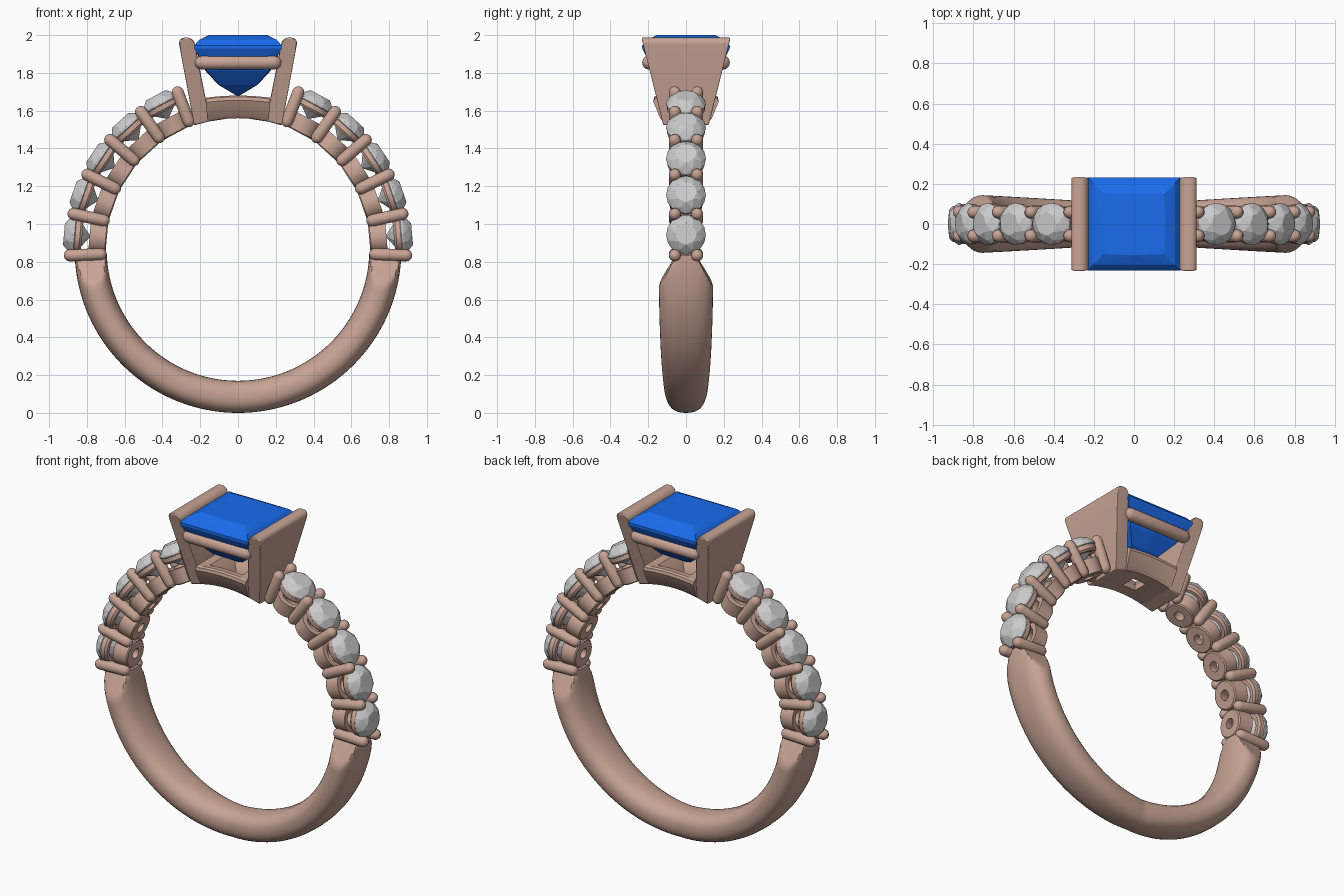
import bpy, bmesh
from math import sin, cos, pi, radians, copysign
from mathutils import Matrix, Vector

if "Cube" in bpy.data.objects:
    bpy.data.objects.remove(bpy.data.objects["Cube"])

CZ, RI, RO = 0.865, 0.695, 0.865   # ring centre height, inner and outer radius


def material(name, rgb):
    m = bpy.data.materials.new(name)
    m.diffuse_color = (*rgb, 1)
    m.use_nodes = True
    m.node_tree.nodes["Principled BSDF"].inputs["Base Color"].default_value = m.diffuse_color
    return m


METAL = material("rose_metal", (0.58, 0.37, 0.30))
BLUE = material("blue_gem", (0.01, 0.15, 0.85))


def finish(bm, name, mat=None, smooth=True):
    bmesh.ops.recalc_face_normals(bm, faces=bm.faces)
    me = bpy.data.meshes.new(name)
    bm.to_mesh(me)
    bm.free()
    if mat:
        me.materials.append(mat)
    if smooth:
        me.shade_smooth()
        me.set_sharp_from_angle(angle=radians(35))
    return me


def place(me, name, matrix=None):
    ob = bpy.data.objects.new(name, me)
    bpy.context.collection.objects.link(ob)
    if matrix:
        ob.matrix_world = matrix
    return ob


def loft(sections, close_rows=False):
    """Skin closed loops of points; cap the ends unless rows close."""
    bm = bmesh.new()
    rows = [[bm.verts.new(p) for p in s] for s in sections]
    n = len(rows[0])
    pairs = list(zip(rows, rows[1:])) + ([(rows[-1], rows[0])] if close_rows else [])
    for a, b in pairs:
        for i in range(n):
            j = (i + 1) % n
            bm.faces.new((a[i], a[j], b[j], b[i]))
    if not close_rows:
        bm.faces.new(rows[0])
        bm.faces.new(rows[-1])
    return bm


def circle(r, z, n, off=0.0):
    return [(r * cos(2 * pi * (i + off) / n), r * sin(2 * pi * (i + off) / n), z) for i in range(n)]


def capsule(length, r, n=16):
    """Round-ended rod along z from 0 to length."""
    prof = [(r * cos(radians(a)), r + r * sin(radians(a))) for a in (-80, -55, -28, 0)]
    prof += [(x, length - z) for x, z in reversed(prof)]
    return loft([circle(x, z, n) for x, z in prof])


def hull(points):
    bm = bmesh.new()
    for p in points:
        bm.verts.new(p)
    bmesh.ops.convex_hull(bm, input=bm.verts)
    bmesh.ops.dissolve_limit(bm, angle_limit=0.01, verts=bm.verts, edges=bm.edges)
    return bm


def radial(deg, r=0.0, y=0.0):
    """Frame on the ring with local z pointing outward."""
    t = radians(deg)
    return Matrix.Translation((r * cos(t), y, CZ + r * sin(t))) @ Matrix.Rotation(pi / 2 - t, 4, 'Y')


# shank: rounded section swept through the lower half, sides cut flat at the shoulders
sections = []
for k in range(101):
    deg = -2 - 176 * k / 100
    t = radians(deg)
    from_end = min(-2 - deg, deg + 178)
    full = 0.093 + 0.052 * (abs(cos(t))) ** 0.8
    limit = 0.05 + 0.094 * from_end / 12
    loop = []
    for i in range(32):
        a = 2 * pi * i / 32
        y = copysign(abs(cos(a)) ** 0.8, cos(a)) * full
        r = (RI + RO) / 2 + copysign(abs(sin(a)) ** 0.85, sin(a)) * (RO - RI) / 2
        y = max(-limit, min(limit, y))
        loop.append((r * cos(t), y, CZ + r * sin(t)))
    sections.append(loop)
place(finish(loft(sections), "shank", METAL), "shank")

# shared meshes for the shoulder settings
gem_me = finish(hull(circle(0.058, 0.052, 8) + circle(0.088, 0.03, 8, 0.5) + circle(0.105, 0.006, 16)
                     + circle(0.105, -0.004, 16) + circle(0.062, -0.045, 8, 0.5) + [(0, 0, -0.09)]),
                "side_gem", None, False)
cup_me = finish(loft([circle(r, z, 32) for r, z in
                      ((0.03, 0), (0.078, 0), (0.085, 0.006), (0.09, 0.092), (0.06, 0.092), (0.03, 0.04))], True),
                "seat_cup", METAL)
rim_me = finish(loft([circle(r, z, 32) for r, z in
                      ((0.07, 0), (0.09, 0), (0.1, 0.012), (0.1, 0.038), (0.085, 0.038))], True),
                "seat_rim", METAL)
prong_me = finish(capsule(0.228, 0.032), "prong", METAL)

# shoulders: five gems per side with paired prongs between them
STEP = 14.2
for side in ("right", "left"):
    def ang(d):
        return d if side == "right" else 180 - d
    for i in range(5):
        d = ang(-2 + STEP * (i + 0.5))
        place(gem_me, f"{side}_gem_{i}", radial(d, 0.873))
        place(cup_me, f"{side}_cup_{i}", radial(d, 0.697))
        place(rim_me, f"{side}_rim_{i}", radial(d, 0.828))
    for i in range(6):
        for y in (-0.059, 0.059):
            place(prong_me, f"{side}_prong_{i}", radial(ang(-2 + STEP * i), 0.695, y))

# head: tapered side plates with rounded tops
for s in (-1, 1):
    bm = hull([(s * x, y * w, z) for x, w, z in
               ((0.148, 0.12, 1.545), (0.232, 0.12, 1.522), (0.235, 0.236, 1.988), (0.318, 0.236, 1.985))
               for y in (-1, 1)])
    tops = [e for e in bm.edges if all(v.co.z > 1.9 for v in e.verts)
            and abs(e.verts[0].co.y - e.verts[1].co.y) > 0.1]
    bmesh.ops.bevel(bm, geom=tops, offset=0.034, segments=6, profile=0.5, affect='EDGES')
    ob = place(finish(bm, "head_plate", METAL), "head_plate_" + ("left" if s < 0 else "right"))
    bev = ob.modifiers.new("soft_edges", 'BEVEL')
    bev.width, bev.segments, bev.limit_method, bev.angle_limit = 0.007, 2, 'ANGLE', radians(40)

# cross bars carrying the centre gem
bar_me = finish(capsule(0.46, 0.037, 20), "cross_bar", METAL)
for s in (-1, 1):
    place(bar_me, "cross_bar_" + ("front" if s < 0 else "back"),
          Matrix.Translation((-0.23, s * 0.195, 1.855)) @ Matrix.Rotation(pi / 2, 4, 'Y'))


# gallery: flared square frame, underside following the finger hole
def frame_loop(hx, hy, z, arch):
    pts, n = [], 8
    corners = [(-hx, -hy), (hx, -hy), (hx, hy), (-hx, hy)]
    for (x0, y0), (x1, y1) in zip(corners, corners[1:] + corners[:1]):
        for i in range(n):
            x, y = x0 + (x1 - x0) * i / n, y0 + (y1 - y0) * i / n
            pts.append((x, y, z - arch * x * x))
    return pts


gallery = loft([frame_loop(*a) for a in (
    (0.045, 0.045, 1.562, 0.72), (0.158, 0.118, 1.56, 0.72), (0.163, 0.135, 1.575, 0.7),
    (0.17, 0.172, 1.655, 0.4), (0.17, 0.168, 1.673, 0.4), (0.168, 0.155, 1.68, 0.4),
    (0.11, 0.115, 1.675, 0.4), (0.05, 0.05, 1.6, 0.5))], True)
place(finish(gallery, "gallery", METAL), "gallery")

# centre gem: square cut with a curved pavilion
pts = [(0, 0, 1.675)]
for h, z in ((0.15, 2.0), (0.205, 1.975), (0.232, 1.945), (0.232, 1.93),
             (0.205, 1.885), (0.165, 1.81), (0.1, 1.737)):
    pts += [(x * h, y * h, z) for x in (-1, 1) for y in (-1, 1)]
    if h < 0.2:
        pts += [(x * h * 1.04, y * h * 1.04, z) for x, y in ((1, 0), (-1, 0), (0, 1), (0, -1))]
place(finish(hull(pts), "centre_gem", BLUE, False), "centre_gem")
